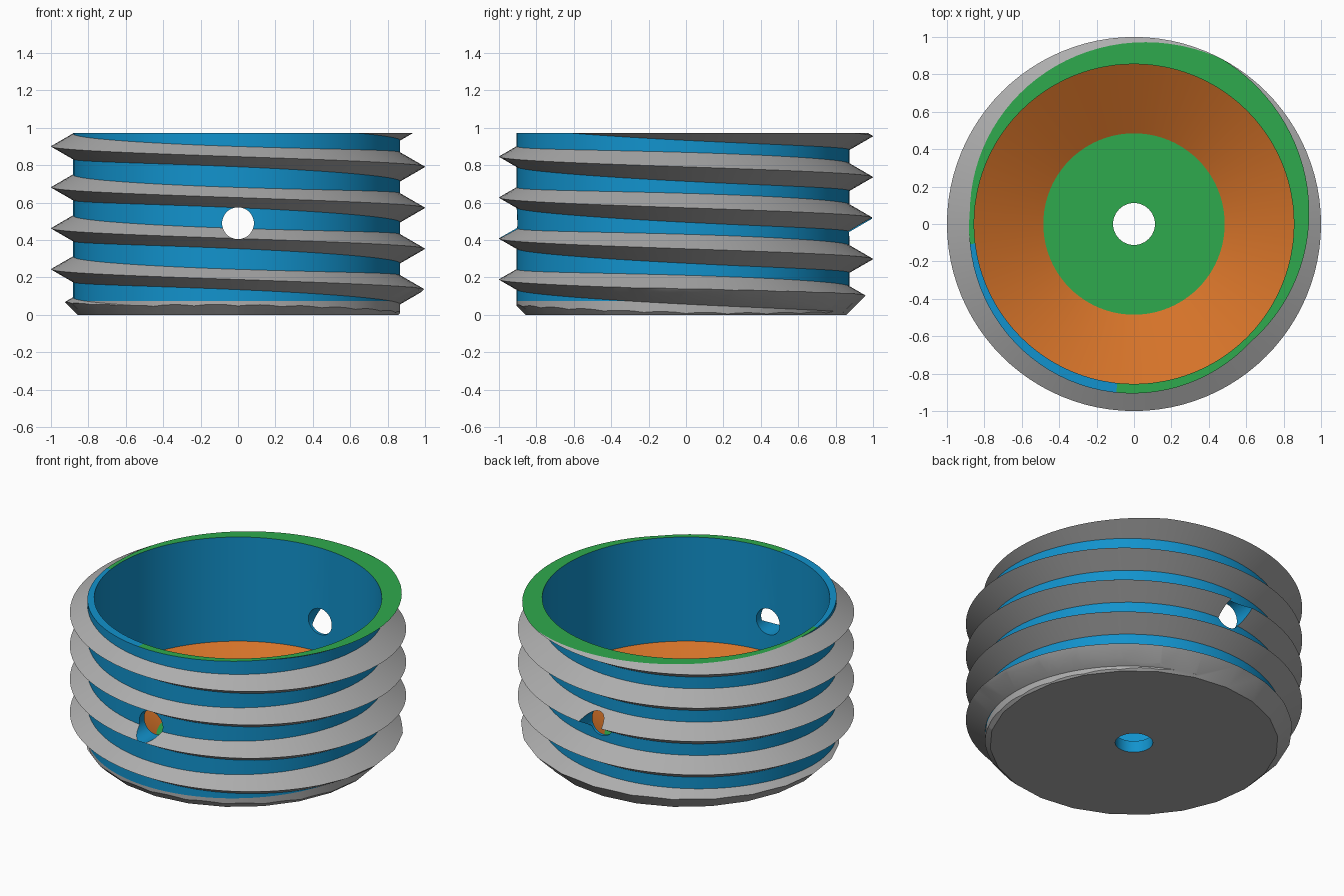
import bpy, bmesh, math
from mathutils import Vector, Matrix

if "Cube" in bpy.data.objects:
    bpy.data.objects.remove(bpy.data.objects["Cube"])

N = 96                 # segments round the thread
PITCH = 0.219
TOP = 0.973
TAN30 = math.tan(math.radians(30))
HOLE_Z, HOLE_R = 0.49, 0.085
GREY, BLUE, GREEN, ORANGE = range(4)


def material(name, rgb):
    m = bpy.data.materials.new(name)
    m.diffuse_color = (*rgb, 1)
    m.use_nodes = True
    m.node_tree.nodes["Principled BSDF"].inputs["Base Color"].default_value = m.diffuse_color
    return m


mats = [material("grey", (0.42, 0.42, 0.42)), material("blue", (0.006, 0.29, 0.61)),
        material("green", (0.028, 0.40, 0.075)), material("orange", (0.66, 0.17, 0.022))]


def make_object(name, bm):
    bmesh.ops.recalc_face_normals(bm, faces=bm.faces)
    me = bpy.data.meshes.new(name)
    bm.to_mesh(me)
    bm.free()
    ob = bpy.data.objects.new(name, me)
    bpy.context.collection.objects.link(ob)
    return ob


def lathe(name, profile, sides):
    """Solid of revolution; the profile runs from the lower to the upper end."""
    bm = bmesh.new()
    rings = [[bm.verts.new((r * math.cos(2 * math.pi * i / sides),
                            r * math.sin(2 * math.pi * i / sides), z))
              for i in range(sides)] for r, z in profile]
    for a, b in zip(rings, rings[1:]):
        for i in range(sides):
            j = (i + 1) % sides
            bm.faces.new((a[i], a[j], b[j], b[i]))
    bm.faces.new(rings[0][::-1])
    bm.faces.new(rings[-1])
    return make_object(name, bm)


def root_radius(t):
    return 0.882 - 0.008 * math.cos(t) - 0.016 * math.sin(t) - 0.008 * math.cos(2 * t)


def threaded_rod(name):
    """Left-handed V thread, longer than needed at both ends."""
    bm = bmesh.new()
    cols = []
    for i in range(N):
        t = 2 * math.pi * i / N
        root = root_radius(t)
        half = (1 - root) * TAN30
        col = []
        for k in range(-3, 7):
            zc = 0.1345 + PITCH * (k + 1 - i / N)
            for r, dz in ((root, -half), (1, 0), (root, half)):
                col.append(bm.verts.new((r * math.cos(t), r * math.sin(t), zc + dz)))
        cols.append(col)
    for i in range(N):
        shift = 3 if i == N - 1 else 0      # one turn lower across the seam
        a, b = cols[i], cols[(i + 1) % N]
        for j in range(shift, len(a) - 1):
            bm.faces.new((a[j], b[j - shift], b[j + 1 - shift], a[j + 1]))
    # close the ends with fans
    low, high = bm.verts.new((0, 0, -1)), bm.verts.new((0, 0, 2.2))
    for e in [e for e in bm.edges if len(e.link_faces) == 1]:
        tip = high if e.verts[0].co.z > 0.5 else low
        bm.faces.new((e.verts[0], e.verts[1], tip))
    return make_object(name, bm)


def boolean(ob, cutter, operation):
    mod = ob.modifiers.new("cut", 'BOOLEAN')
    mod.operation = operation
    mod.solver = 'EXACT'
    mod.object = cutter
    dg = bpy.context.evaluated_depsgraph_get()
    me = bpy.data.meshes.new_from_object(ob.evaluated_get(dg))
    ob.modifiers.clear()
    ob.data = me
    bpy.data.objects.remove(cutter)


plug = threaded_rod("threaded_cup")

# flat top, flat base and chamfered lower edge
boolean(plug, lathe("envelope", [(0.858, 0), (1.108, 0.25), (1.108, TOP)], 24), 'INTERSECT')
# bore with conical floor
boolean(plug, lathe("bore", [(0.485, 0.076), (0.855, 0.29), (0.855, 1.2)], N), 'DIFFERENCE')
# drain hole in the floor
boolean(plug, lathe("drain", [(0.112, -0.2), (0.112, 0.3)], 48), 'DIFFERENCE')
# cross hole through both walls
cross = lathe("cross_hole", [(HOLE_R, -1.5), (HOLE_R, 1.5)], 48)
cross.data.transform(Matrix.Translation((0, 0, HOLE_Z)) @ Matrix.Rotation(math.pi / 2, 4, 'X'))
boolean(plug, cross, 'DIFFERENCE')

# colours
me = plug.data
me.materials.clear()
for m in mats:
    me.materials.append(m)
bm = bmesh.new()
bm.from_mesh(me)


def split(faces, co, no):
    geom = set(faces)
    for f in faces:
        geom.update(f.edges)
        geom.update(f.verts)
    bmesh.ops.bisect_plane(bm, geom=list(geom), plane_co=co, plane_no=no, dist=1e-5)


bm.normal_update()
# divide the rim into sectors and the core at the base line
for deg in (187, 264):
    a = math.radians(deg)
    rim = [f for f in bm.faces if f.normal.z > 0.97 and f.calc_center_median().z > 0.96]
    split(rim, (0, 0, TOP), (-math.sin(a), math.cos(a), 0))
wall = [f for f in bm.faces if abs(f.normal.z) < 0.1
        and math.hypot(*f.calc_center_median().xy) > 0.859]
split(wall, (0, 0, 0.074), (0, 0, 1))
bm.normal_update()

for f in bm.faces:
    c, n = f.calc_center_median(), f.normal
    r = math.hypot(c.x, c.y)
    angle = math.degrees(math.atan2(c.y, c.x)) % 360
    outward = n.x * c.x + n.y * c.y > 0
    if abs(n.y) < 0.1 and math.hypot(c.x, c.z - HOLE_Z) < HOLE_R + 0.01 and r > 0.8:
        f.material_index = BLUE                         # cross hole
    elif n.z > 0.97:                                    # rim and floor
        f.material_index = BLUE if c.z > 0.9 and 187 < angle < 264 else GREEN
    elif n.z > 0.2 and not outward and c.z < 0.3:
        f.material_index = ORANGE                       # conical floor
    elif abs(n.z) < 0.1 and not (outward and c.z < 0.074):
        f.material_index = BLUE                         # core, bore, drain
    else:
        f.material_index = GREY                         # thread and base
bm.to_mesh(me)
bm.free()

bpy.context.view_layer.objects.active = plug
plug.select_set(True)
bpy.ops.object.shade_smooth_by_angle(angle=math.radians(25))
